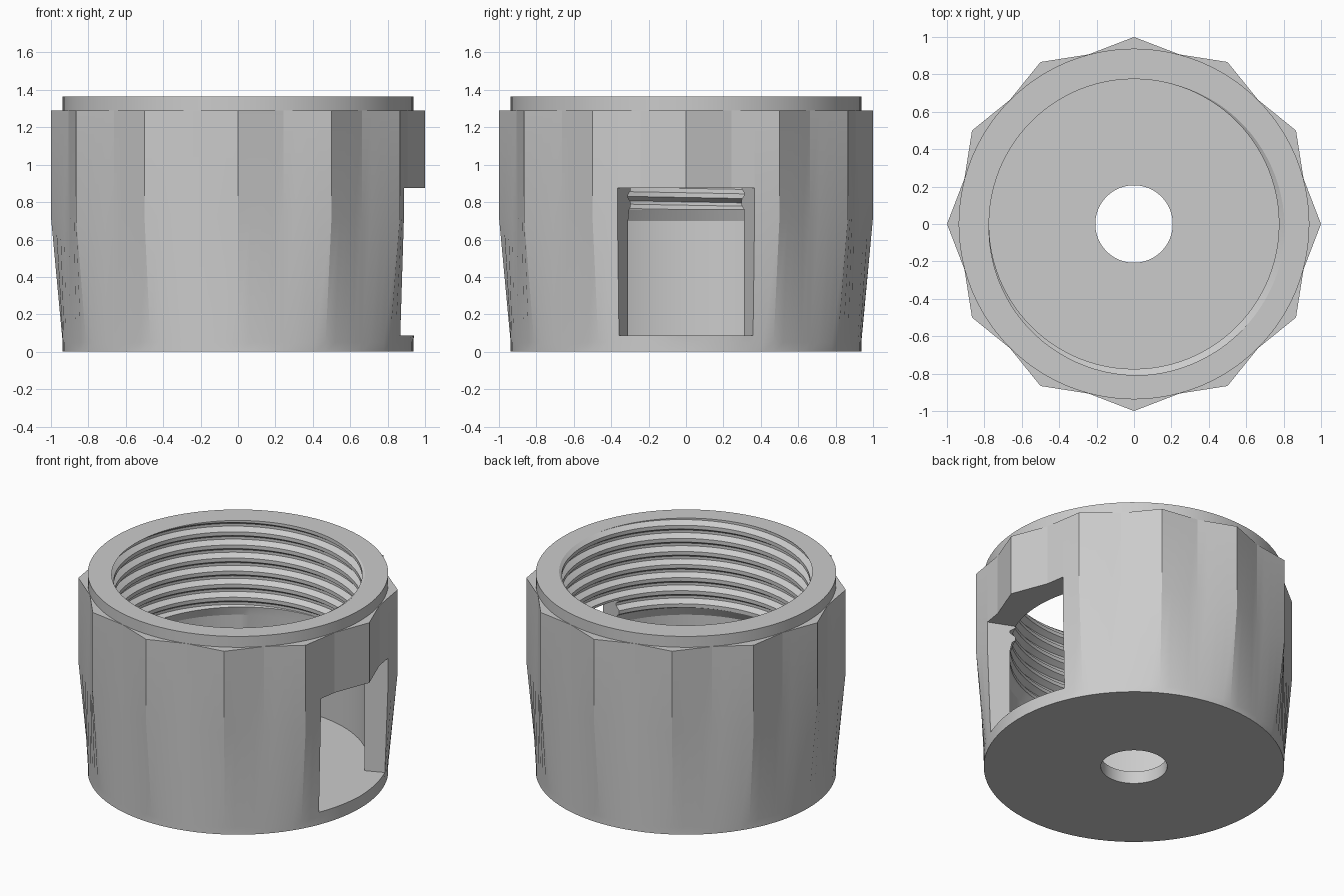
import bpy
import bmesh
from math import cos, sin, pi, radians, floor, ceil

if "Cube" in bpy.data.objects:
    bpy.data.objects.remove(bpy.data.objects["Cube"], do_unlink=True)

COLUMNS = 96
HOLE, RIM, BORE, CREST = 0.207, 0.9375, 0.81, 0.775
FLOOR, SHOULDER, TOP = 0.085, 1.29, 1.365
THREAD_END, PITCH = 0.76, 0.09
GROOVE_ANGLE = radians(-50)
# one thread turn: phase along the pitch -> radius
TURN = [(0.1, BORE), (0.36, CREST), (0.64, CREST), (0.9, BORE)]


def star_radius(a):
    """Twelve-pointed outline with straight flats between tips and valleys."""
    half = pi / 12
    t = a % (2 * half)
    t = min(t, 2 * half - t)
    valley = RIM + 0.001
    return valley * sin(half) / (sin(t) + valley * sin(half - t))


def thread_radius(phase):
    phase %= 1
    if phase <= TURN[0][0] or phase >= TURN[-1][0]:
        return BORE
    for (p0, r0), (p1, r1) in zip(TURN, TURN[1:]):
        if phase <= p1:
            return r0 + (r1 - r0) * (phase - p0) / (p1 - p0)


def section(a):
    """Closed radial section at angle a, as (radius, height) points."""
    star = star_radius(a)
    pts = [(HOLE, 0), (RIM, 0), (RIM, 0.05), (star, 0.72), (star, SHOULDER),
           (RIM, SHOULDER), (RIM, TOP)]
    # helical bore, from the mouth down
    base = TOP + PITCH * (a - GROOVE_ANGLE) / (2 * pi)
    first = ceil((TOP - base) / PITCH)
    turns = ceil((TOP - THREAD_END) / PITCH) + 2
    for k in range(2, -turns - 1, -1):
        for phase, _ in reversed(TURN):
            z = min(TOP, max(THREAD_END, base + PITCH * (k + phase)))
            pts.append((thread_radius((z - base) / PITCH), z))
    return pts + [(BORE, 0.7), (BORE, FLOOR), (HOLE, FLOOR)]


def make_object(name, bm):
    bmesh.ops.recalc_face_normals(bm, faces=bm.faces[:])
    mesh = bpy.data.meshes.new(name)
    bm.to_mesh(mesh)
    bm.free()
    obj = bpy.data.objects.new(name, mesh)
    bpy.context.collection.objects.link(obj)
    return obj


# threaded housing, swept once round the axis
bm = bmesh.new()
columns = []
for i in range(COLUMNS + 1):
    a = 2 * pi * i / COLUMNS
    columns.append([bm.verts.new((r * cos(a), r * sin(a), z)) for r, z in section(a)])
for c0, c1 in zip(columns, columns[1:]):
    for j in range(len(c0)):
        n = (j + 1) % len(c0)
        bm.faces.new((c0[j], c1[j], c1[n], c0[n]))
bmesh.ops.remove_doubles(bm, verts=bm.verts[:], dist=0.0001)
bmesh.ops.dissolve_degenerate(bm, edges=bm.edges[:], dist=0.0001)
# close the sweep where its first and last columns subdivide differently
bmesh.ops.holes_fill(bm, edges=[e for e in bm.edges if e.is_boundary], sides=0)
housing = make_object("threaded_housing", bm)

# side window, a radial wedge cut through the wall
bm = bmesh.new()
half = radians(22.45)
outline = [(r * cos(s * half), r * sin(s * half)) for r, s in
           [(0.4, -1), (1.2, -1), (1.2, 1), (0.4, 1)]]
wedge = bm.faces.new([bm.verts.new((x, y, FLOOR + 0.001)) for x, y in outline])
rise = bmesh.ops.extrude_face_region(bm, geom=[wedge])
bmesh.ops.translate(bm, vec=(0, 0, 0.875 - FLOOR),
                    verts=[v for v in rise["geom"] if isinstance(v, bmesh.types.BMVert)])
cutter = make_object("window_cutter", bm)
cutter.hide_render = True

cut = housing.modifiers.new("window", "BOOLEAN")
cut.operation = "DIFFERENCE"
cut.solver = "EXACT"
cut.object = cutter
bpy.ops.object.select_all(action="DESELECT")
housing.select_set(True)
bpy.context.view_layer.objects.active = housing
bpy.ops.object.modifier_apply(modifier=cut.name)
bpy.data.objects.remove(cutter, do_unlink=True)

# material and shading
grey = bpy.data.materials.new("light_grey")
grey.use_nodes = True
colour = (0.6, 0.6, 0.6, 1)
grey.diffuse_color = colour
grey.node_tree.nodes["Principled BSDF"].inputs["Base Color"].default_value = colour
housing.data.materials.clear()
housing.data.materials.append(grey)
bpy.ops.object.shade_smooth_by_angle(angle=radians(12))
